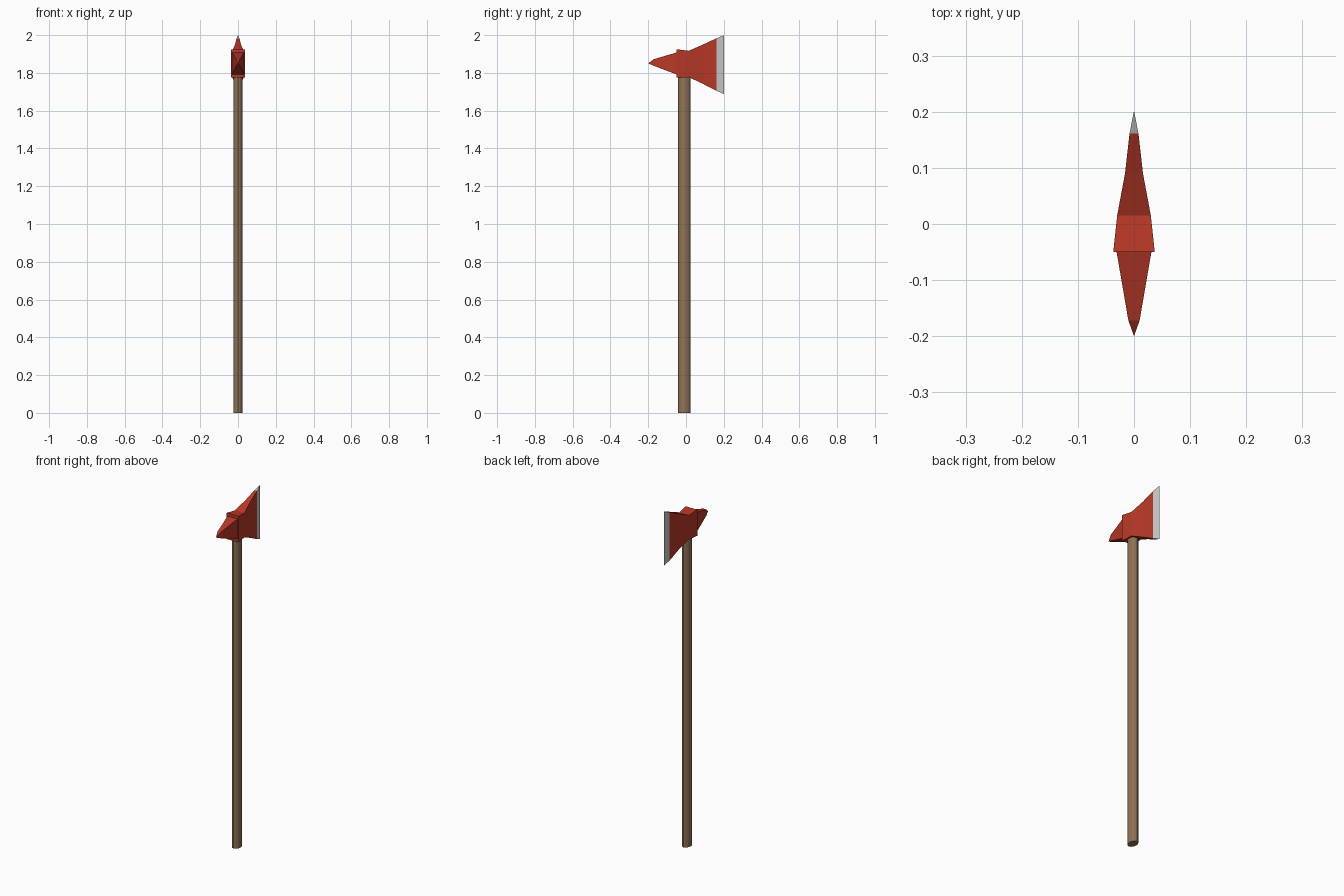
import bpy, bmesh
from math import cos, sin, pi

if "Cube" in bpy.data.objects:
    bpy.data.objects.remove(bpy.data.objects["Cube"])


def material(name, colour):
    m = bpy.data.materials.new(name)
    m.diffuse_color = (*colour, 1)
    m.use_nodes = True
    m.node_tree.nodes["Principled BSDF"].inputs["Base Color"].default_value = m.diffuse_color
    return m


def loft(name, rings, mat=None, cap_start=True, cap_end=True):
    """Skin equal-length rings of points; collapsed points are merged."""
    bm = bmesh.new()
    loops = [[bm.verts.new(p) for p in ring] for ring in rings]
    n = len(loops[0])
    for a, b in zip(loops, loops[1:]):
        for i in range(n):
            j = (i + 1) % n
            bm.faces.new((a[i], a[j], b[j], b[i]))
    if cap_start:
        bm.faces.new(loops[0][::-1])
    if cap_end:
        bm.faces.new(loops[-1])
    bmesh.ops.remove_doubles(bm, verts=bm.verts, dist=1e-4)
    bmesh.ops.recalc_face_normals(bm, faces=bm.faces)
    me = bpy.data.meshes.new(name)
    bm.to_mesh(me)
    bm.free()
    ob = bpy.data.objects.new(name, me)
    bpy.context.collection.objects.link(ob)
    if mat:
        me.materials.append(mat)
    return ob


def slab(y, w, z0, z1):
    """Rectangular head section at depth y with half width w."""
    return [(-w, y, z0), (w, y, z0), (w, y, z1), (-w, y, z1)]


def oval(z, rx=0.024, ry=0.033, cy=-0.009, n=12):
    return [(rx * cos(2 * pi * i / n), cy + ry * sin(2 * pi * i / n), z)
            for i in range(n)]


red = material("red_paint", (0.48, 0.04, 0.02))
wood = material("wood", (0.27, 0.17, 0.09))

# oval wooden handle, running up into the eye of the head
loft("handle", [oval(0), oval(1.80)], wood)

# painted head, flaring from the eye towards the blade
bevel = slab(0.161, 0.008, 1.705, 1.983)
loft("axe_head", [slab(-0.05, 0.037, 1.775, 1.925),
                  slab(0.015, 0.030, 1.777, 1.917),
                  slab(0.09, 0.016, 1.742, 1.950),
                  bevel], red, cap_end=False)

# bare steel cutting edge
loft("cutting_edge", [bevel, slab(0.202, 0.0, 1.688, 2.0)],
     cap_start=False, cap_end=False)

# tapered pick on the back of the head
loft("back_pick", [slab(-0.05, 0.031, 1.792, 1.908),
                   slab(-0.172, 0.010, 1.838, 1.872),
                   slab(-0.2, 0.0, 1.85, 1.85)], red, cap_end=False)
